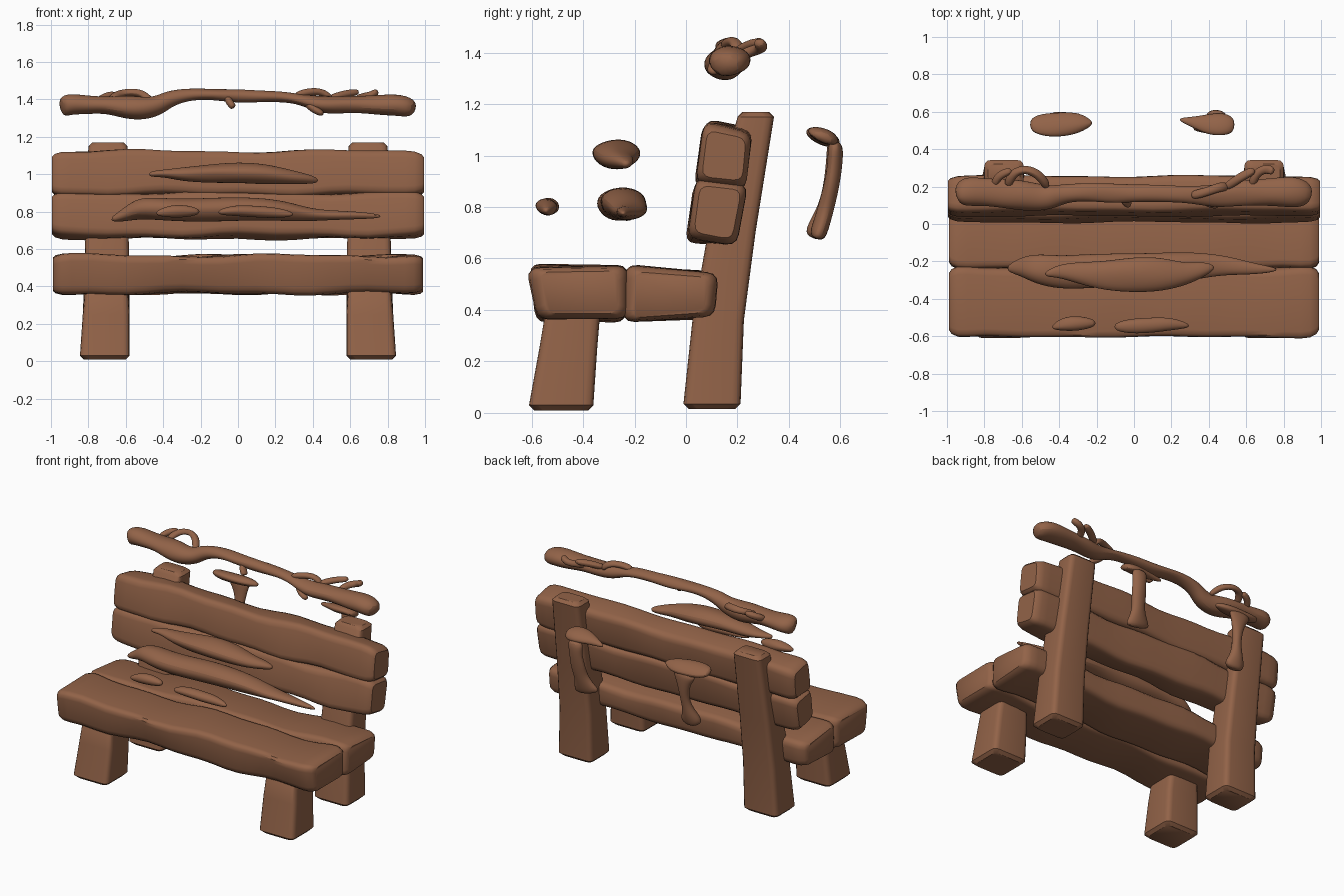
import bpy, bmesh, math, random
from mathutils import Vector

random.seed(4)
wood = bpy.data.materials.new("brown wood")
wood.diffuse_color = (0.29, 0.125, 0.065, 1)


def loft(name, rings, subdiv=0, angle=40):
    """Skin closed rings of points and cap both ends."""
    bm = bmesh.new()
    loops = [[bm.verts.new(p) for p in r] for r in rings]
    n = len(loops[0])
    for a, b in zip(loops, loops[1:]):
        for i in range(n):
            bm.faces.new((a[i], a[(i + 1) % n], b[(i + 1) % n], b[i]))
    bm.faces.new(loops[0][::-1])
    bm.faces.new(loops[-1])
    bmesh.ops.recalc_face_normals(bm, faces=bm.faces)
    me = bpy.data.meshes.new(name)
    bm.to_mesh(me)
    bm.free()
    ob = bpy.data.objects.new(name, me)
    bpy.context.collection.objects.link(ob)
    me.materials.append(wood)
    if subdiv:
        m = ob.modifiers.new("Round", 'SUBSURF')
        m.levels = m.render_levels = subdiv
    bpy.ops.object.select_all(action='DESELECT')
    ob.select_set(True)
    bpy.context.view_layer.objects.active = ob
    bpy.ops.object.shade_smooth_by_angle(angle=math.radians(angle))
    return ob


def rounded(corners, r):
    """Round the corners of a quad section, four points each."""
    out = []
    for i, c in enumerate(corners):
        p = c + (corners[i - 1] - c).normalized() * r
        q = c + (corners[(i + 1) % 4] - c).normalized() * r
        for t in (0, .33, .67, 1):
            out.append(p * (1 - t) ** 2 + c * 2 * t * (1 - t) + q * t * t)
    return out


def plank(name, quad, length, phase):
    """Long worn board along x from a y-z section."""
    cy, cz = sum(p[0] for p in quad) / 4, sum(p[1] for p in quad) / 4
    half = [(-1, .78), (-.985, .9), (-.95, .985), (-.9, 1.0)]
    stations = half + [(-.8 + .1 * i, .98) for i in range(17)] + [(-x, s) for x, s in half[::-1]]
    rings = []
    for x, s in stations:
        cs = []
        for k, (y, z) in enumerate(quad):
            w = .008 * math.sin(6 * x + phase + k) + .005 * math.sin(13 * x + 2 * phase + 2 * k)
            cs.append(Vector((x * length, cy + (y - cy) * s + w * .6, cz + (z - cz) * s + w)))
        rings.append(rounded(cs, .045 * s))
    return loft(name, rings)


def post(name, side, levels):
    """Leg from (z, x inner, x outer, y front, y rear) levels."""
    rings = []
    last = len(levels) - 1
    for i, (z, xi, xo, yf, yr) in enumerate(levels):
        for inset, dz in ((.02, 0), (0, .02)) if i == 0 else ((0, -.02), (.02, 0)) if i == last else ((0, 0),):
            cs = [Vector((side * x, y, z + dz)) for x, y in
                  ((xi + inset, yf + inset), (xo - inset, yf + inset),
                   (xo - inset, yr - inset), (xi + inset, yr - inset))]
            rings.append(rounded(cs, .035))
    return loft(name, rings)


def growth(name, pts, ref=(0, 0, 1), rough=.15, sides=8):
    """Lumpy strip through (x, y, z, half width, half thickness)."""
    ref, rings = Vector(ref), []
    c = [Vector(p[:3]) for p in pts]
    for i, p in enumerate(pts):
        t = (c[min(i + 1, len(c) - 1)] - c[max(i - 1, 0)]).normalized()
        u = ref.cross(t).normalized()
        v = t.cross(u)
        ring = []
        for k in range(sides):
            a = 2 * math.pi * (k + .5) / sides
            f = 1.12 + random.uniform(-rough, rough)
            ring.append(c[i] + u * math.cos(a) * p[3] * f + v * math.sin(a) * p[4] * f)
        rings.append(ring)
    return loft(name, rings, 2, 60)


# Seat and backrest boards
plank("seat_front_board", [(-.615, .57), (-.23, .565), (-.225, .36), (-.58, .36)], .99, 0)
plank("seat_rear_board", [(-.24, .57), (.125, .54), (.11, .37), (-.24, .36)], .99, 2)
plank("back_lower_board", [(.0, .67), (.035, .91), (.24, .885), (.195, .645)], .995, 1)
plank("back_upper_board", [(.033, .89), (.07, 1.135), (.265, 1.10), (.235, .87)], .995, 3.5)

# Legs
for side, tag in ((-1, "left"), (1, "right")):
    post("front_leg_" + tag, side, [(.01, .58, .845, -.61, -.36), (.25, .58, .83, -.57, -.345),
                                    (.45, .59, .815, -.54, -.33)])
    post("rear_leg_" + tag, side, [(.015, .58, .84, -.01, .212), (.36, .58, .825, .025, .225),
                                   (.7, .585, .815, .085, .27), (1.17, .59, .80, .2, .342)])

# Crest strip floating above the backrest
growth("crest_strip", [
    (-.95, .15, 1.36, .05, .055), (-.90, .17, 1.375, .08, .06), (-.80, .165, 1.37, .07, .045),
    (-.70, .165, 1.37, .075, .045), (-.60, .15, 1.36, .075, .06), (-.50, .14, 1.35, .075, .06),
    (-.42, .15, 1.37, .06, .05), (-.36, .165, 1.41, .05, .042), (-.24, .17, 1.432, .045, .032),
    (-.12, .165, 1.428, .05, .028), (0, .165, 1.418, .045, .035), (.12, .165, 1.418, .05, .03),
    (.24, .16, 1.415, .045, .028), (.34, .155, 1.40, .05, .03), (.44, .15, 1.37, .06, .045),
    (.55, .165, 1.375, .07, .045), (.65, .17, 1.375, .075, .045), (.76, .17, 1.37, .07, .05),
    (.87, .175, 1.375, .08, .06), (.95, .15, 1.345, .05, .045)])
spurs = [
    [(-.68, .2, 1.39), (-.65, .27, 1.43), (-.58, .30, 1.44), (-.50, .26, 1.43), (-.46, .19, 1.38)],
    [(-.75, .2, 1.38), (-.73, .26, 1.41), (-.65, .29, 1.43)],
    [(.30, .15, 1.42), (.38, .17, 1.445), (.46, .2, 1.44), (.50, .2, 1.39)],
    [(.48, .19, 1.40), (.57, .25, 1.43), (.65, .29, 1.44)],
    [(.63, .2, 1.385), (.65, .27, 1.41), (.71, .30, 1.42), (.75, .28, 1.445)],
    [(-.06, .14, 1.41), (-.04, .115, 1.38), (-.02, .11, 1.355)],
    [(.36, .15, 1.39), (.40, .11, 1.35), (.46, .10, 1.32)]]
for i, s in enumerate(spurs):
    growth("crest_spur_%d" % i, [p + (.024, .02) for p in s], (.3, .2, 1), .2)

# Loose strips floating in front of the backrest
growth("upper_strip", [
    (-.48, -.27, 1.0, .012, .014), (-.40, -.25, 1.005, .035, .018), (-.30, -.26, 1.0, .06, .035),
    (-.15, -.275, 1.005, .08, .05), (0, -.275, 1.01, .09, .055), (.15, -.27, 1.0, .085, .05),
    (.28, -.265, .985, .06, .035), (.37, -.24, .975, .04, .025), (.43, -.23, .965, .012, .012)])
growth("lower_strip", [
    (-.68, -.24, .755, .015, .014), (-.60, -.225, .785, .05, .035), (-.52, -.235, .82, .08, .06),
    (-.40, -.255, .815, .085, .06), (-.25, -.25, .81, .085, .062), (-.08, -.25, .815, .09, .06),
    (.10, -.245, .815, .085, .06), (.25, -.23, .805, .08, .055), (.38, -.215, .785, .065, .035),
    (.50, -.225, .78, .05, .024), (.64, -.24, .78, .03, .02), (.77, -.245, .775, .01, .01)])
growth("edge_strip_left", [(-.44, -.555, .79, .01, .01), (-.38, -.535, .80, .035, .03),
                           (-.30, -.53, .805, .042, .035), (-.20, -.53, .80, .02, .018)])
growth("edge_strip_right", [(-.11, -.55, .795, .02, .012), (-.02, -.545, .805, .04, .03),
                            (.10, -.54, .80, .042, .032), (.2, -.535, .795, .035, .028),
                            (.30, -.545, .785, .01, .012)])

# Drips floating behind the rear legs: cap, strand and foot
growth("left_drip_cap", [(-.56, .53, 1.08, .04, .02), (-.48, .53, 1.075, .065, .03),
                         (-.38, .535, 1.07, .068, .032), (-.29, .54, 1.07, .055, .028),
                         (-.22, .54, 1.07, .01, .012)], (0, .4, 1))
growth("left_drip_strand", [(-.39, .575, 1.06, .10, .025), (-.385, .575, 1.0, .055, .028),
                            (-.38, .565, .90, .032, .025), (-.385, .545, .82, .032, .025),
                            (-.40, .53, .76, .05, .035), (-.40, .51, .71, .075, .045),
                            (-.40, .50, .675, .05, .035)], (0, 1, 0))
growth("right_drip_cap", [(.24, .56, 1.06, .008, .01), (.32, .545, 1.07, .03, .02),
                          (.40, .53, 1.075, .06, .028), (.48, .535, 1.08, .065, .028),
                          (.54, .53, 1.07, .04, .022)], (0, .4, 1))
growth("right_drip_strand", [(.44, .58, 1.06, .07, .03), (.44, .58, .98, .045, .03),
                             (.435, .565, .88, .05, .03), (.42, .545, .80, .045, .03),
                             (.41, .525, .73, .08, .035), (.40, .505, .68, .10, .03)], (0, 1, 0))
